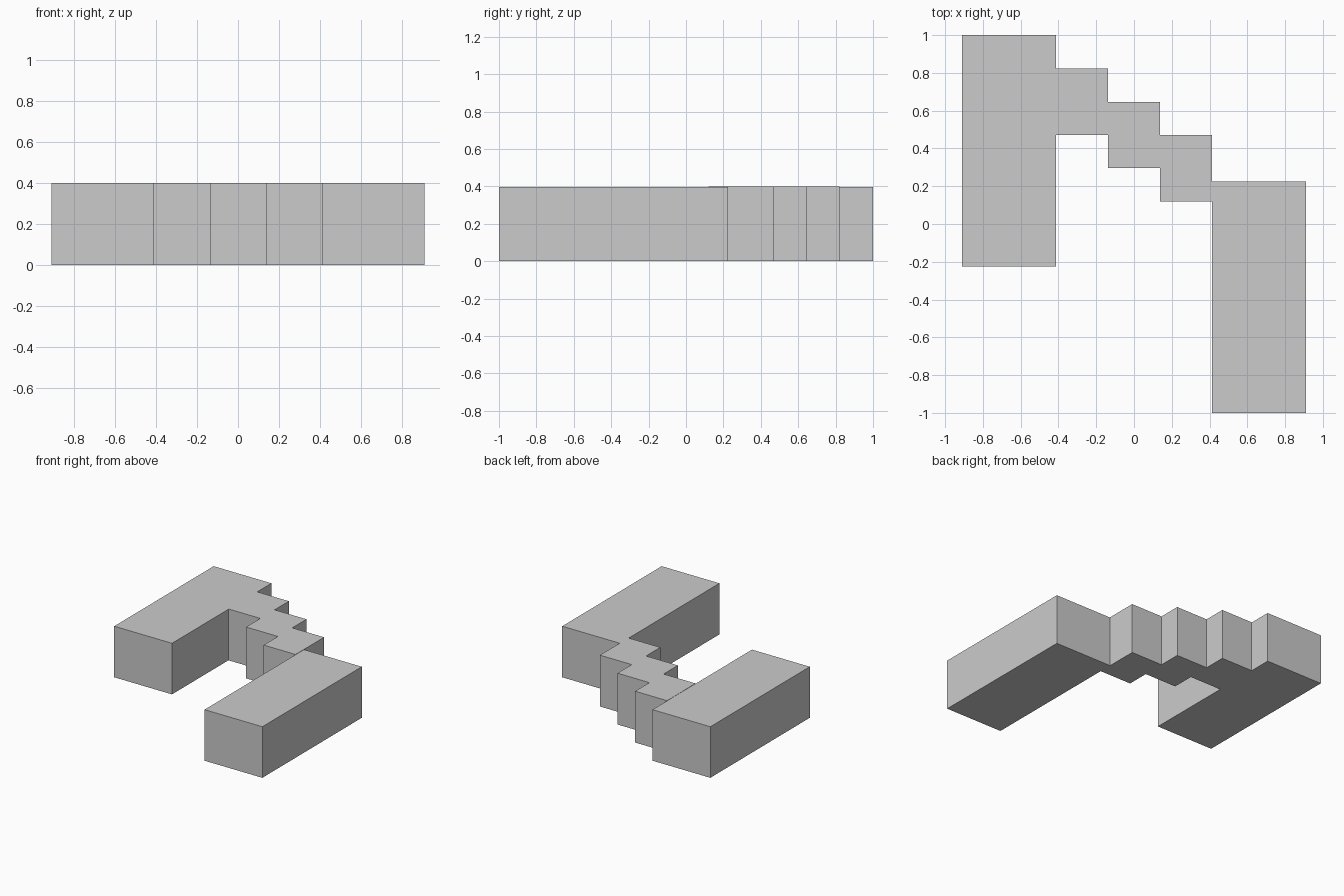
import bpy, bmesh

if "Cube" in bpy.data.objects:
    bpy.data.objects.remove(bpy.data.objects["Cube"])


def prism(name, outline, height):
    """Extrude a flat outline from z = 0 up to the given height."""
    mesh = bpy.data.meshes.new(name)
    bm = bmesh.new()
    base = bm.faces.new([bm.verts.new((x, y, 0)) for x, y in outline])
    top = bmesh.ops.extrude_face_region(bm, geom=[base], use_keep_orig=True)["geom"]
    bmesh.ops.translate(bm, vec=(0, 0, height),
                        verts=[v for v in top if isinstance(v, bmesh.types.BMVert)])
    bmesh.ops.recalc_face_normals(bm, faces=bm.faces)
    bm.to_mesh(mesh)
    bm.free()
    obj = bpy.data.objects.new(name, mesh)
    bpy.context.collection.objects.link(obj)
    return obj


# Two long wings, the same block turned half a turn
wing = [(-0.91, -0.224), (-0.412, -0.224), (-0.412, 1.0), (-0.91, 1.0)]
prism("left_wing", wing, 0.398)
prism("right_wing", [(-x, -y) for x, y in wing], 0.398)

# Staggered connecting block: three offset bays as one stepped outline
step_x, step_y, depth = 0.2747, 0.1755, 0.351
back, front = [], []
for i in range(3):
    x0, y1 = -0.412 + i * step_x, 0.822 - i * step_y
    for x in (x0, x0 + step_x):
        back.append((x, y1))
        front.append((x, y1 - depth))
prism("stepped_link", front + back[::-1], 0.4)
